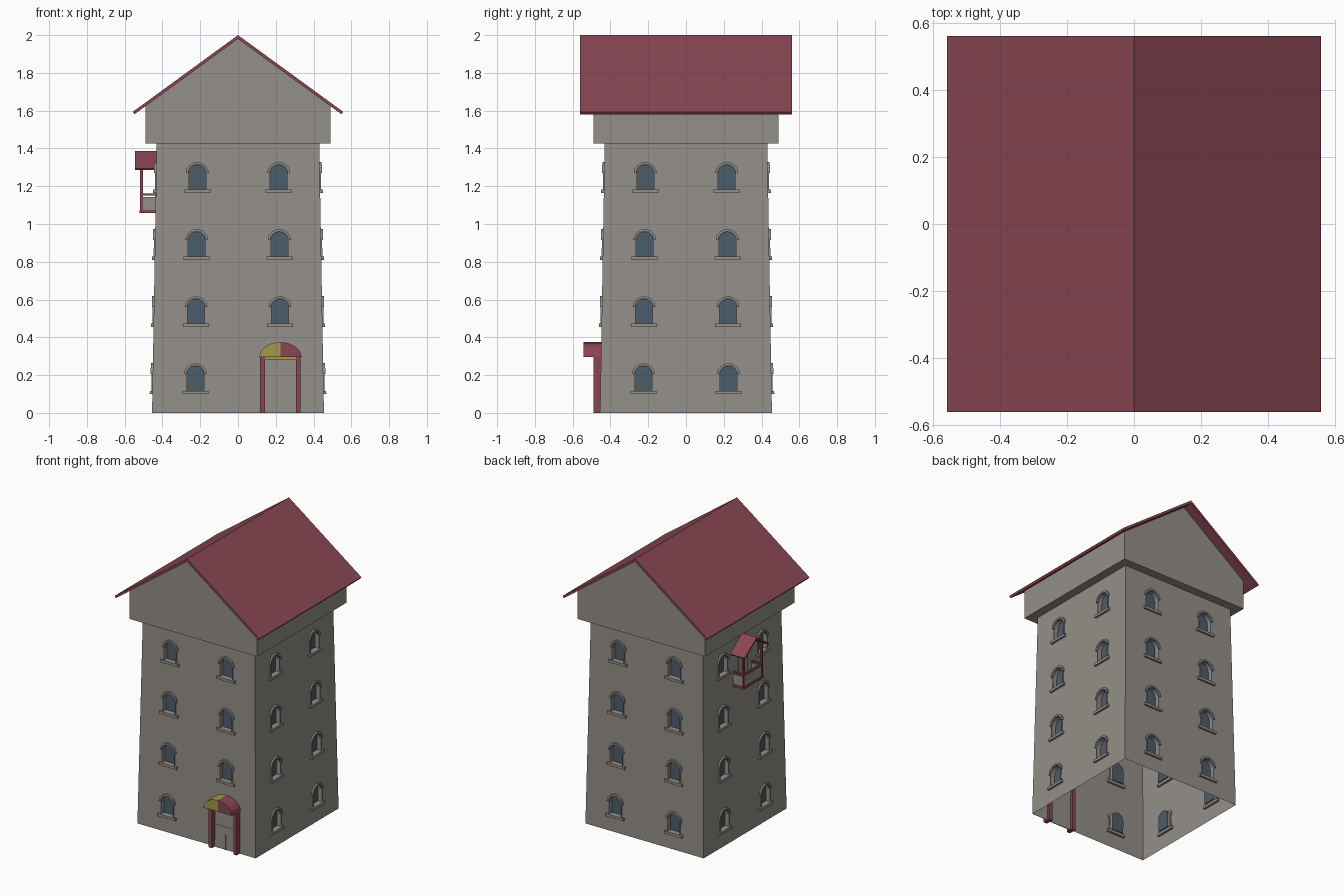
import bpy, bmesh, math
from mathutils import Matrix, Vector

if "Cube" in bpy.data.objects:
    bpy.data.objects.remove(bpy.data.objects["Cube"])


def material(name, rgb):
    m = bpy.data.materials.new(name)
    m.diffuse_color = (*rgb, 1)
    m.use_nodes = True
    m.node_tree.nodes["Principled BSDF"].inputs["Base Color"].default_value = m.diffuse_color
    return m


STONE = material("grey stone", (0.295, 0.275, 0.247))
RED = material("dark red", (0.25, 0.061, 0.085))
GLASS = material("blue grey glass", (0.072, 0.108, 0.145))
YELLOW = material("mustard yellow", (0.39, 0.31, 0.078))

TOP = 1.425                                   # top of the tapered shaft


def width(z):
    return 0.455 - 0.0172 * z                 # half width of the shaft


def finish(name, bm, *mats):
    me = bpy.data.meshes.new(name)
    bm.to_mesh(me)
    bm.free()
    for m in mats:
        me.materials.append(m)
    ob = bpy.data.objects.new(name, me)
    bpy.context.collection.objects.link(ob)
    return ob


def spin(side):
    return Matrix.Rotation(side * math.pi / 2, 3, 'Z')


def on_wall(side):
    """Place (u, z, d) on a sloping wall, d being the distance out of it."""
    r = spin(side)
    return lambda u, z, d: r @ Vector((u, -width(z) - d, z))


def straight(side):
    """Place (u, z, d), d being the distance from the tower axis."""
    r = spin(side)
    return lambda u, z, d: r @ Vector((u, -d, z))


def prism(bm, pts, place, d0, d1):
    a = [bm.verts.new(place(u, z, d1)) for u, z in pts]
    b = [bm.verts.new(place(u, z, d0)) for u, z in pts]
    n = len(pts)
    faces = [bm.faces.new(a), bm.faces.new(b[::-1])]
    for i in range(n):
        j = (i + 1) % n
        faces.append(bm.faces.new((a[j], a[i], b[i], b[j])))
    bmesh.ops.recalc_face_normals(bm, faces=faces)
    return faces


def rect(u0, u1, z0, z1):
    return [(u0, z0), (u1, z0), (u1, z1), (u0, z1)]


def arc(cu, cz, ru, rz, n):
    return [(cu + ru * math.cos(math.pi * i / n), cz + rz * math.sin(math.pi * i / n))
            for i in range(n + 1)]


# Shaft walls with recessed arched windows, hood mouldings and sills
SIDES = ["front", "right", "back", "left"]
for side, label in enumerate(SIDES):
    place = on_wall(side)
    bm, trim = bmesh.new(), bmesh.new()
    edges, holes = [], []

    def ring(pts):
        vs = [bm.verts.new(place(u, z, 0)) for u, z in pts]
        edges.extend(bm.edges.new((vs[i], vs[(i + 1) % len(vs)])) for i in range(len(vs)))
        return vs

    ring([(-width(0), 0), (width(0), 0), (width(TOP), TOP), (-width(TOP), TOP)])
    for row in range(4):
        z = 0.099 + 0.355 * row
        for s in (-1, 1):
            if side == 0 and row == 0 and s == 1:
                continue                       # the door stands here
            u = s * (0.226 - 0.009 * z)
            pts = [(u - 0.045, z + 0.018), (u + 0.045, z + 0.018)]
            pts += arc(u, z + 0.103, 0.045, 0.045, 8)
            holes.append((pts, ring(pts)))
            prism(trim, arc(u, z + 0.106, 0.061, 0.058, 8)
                  + arc(u, z + 0.106, 0.048, 0.045, 8)[::-1], place, -0.005, 0.011)
            for e in (-1, 1):                  # slim jambs
                a, b = sorted((u + e * 0.045, u + e * 0.051))
                prism(trim, rect(a, b, z + 0.018, z + 0.106), place, -0.005, 0.006)
            prism(trim, rect(u - 0.069, u + 0.069, z, z + 0.018), place, -0.015, 0.014)
    bmesh.ops.triangle_fill(bm, use_beauty=True, edges=edges)
    out = spin(side) @ Vector((0, -1, 0))
    bm.normal_update()
    for f in bm.faces:
        if f.normal.dot(out) < 0:
            f.normal_flip()
    for pts, front in holes:
        back = [bm.verts.new(place(u, z, -0.025)) for u, z in pts]
        n = len(back)
        for i in range(n):
            j = (i + 1) % n
            bm.faces.new((front[i], front[j], back[j], back[i]))
        bm.faces.new(back).material_index = 1
    finish(label + "_wall", bm, STONE, GLASS)
    finish(label + "_window_trim", trim, STONE)

# Overhanging top storey with gables at front and back
slope = 0.727
bm = bmesh.new()
prism(bm, [(-0.49, TOP), (0.49, TOP), (0.49, 1.98 - 0.49 * slope), (0, 1.98),
           (-0.49, 1.98 - 0.49 * slope)], straight(0), -0.49, 0.49)
finish("top_storey", bm, STONE)

# Main roof
bm = bmesh.new()
prism(bm, [(-0.557, 1.594), (0, 2.0), (0.557, 1.594), (0.548, 1.581), (0, 1.98),
           (-0.548, 1.581)], straight(0), -0.56, 0.56)
finish("roof", bm, RED)

# Front door, door posts and lintel
DX = 0.224
place = straight(0)
bm = bmesh.new()
prism(bm, rect(DX - 0.085, DX + 0.085, 0, 0.285), on_wall(0), 0.0, 0.004)
for r in (rect(DX - 0.004, DX + 0.004, 0, 0.28), rect(DX - 0.08, DX + 0.08, 0.15, 0.158)):
    prism(bm, r, on_wall(0), 0.004, 0.007)
finish("front_door", bm, STONE)
bm = bmesh.new()
for s in (-1, 1):
    prism(bm, rect(DX + s * 0.095 - 0.013, DX + s * 0.095 + 0.013, 0, 0.3), place, 0.435, 0.489)
finish("door_posts", bm, RED)
bm = bmesh.new()
prism(bm, rect(DX - 0.082, DX + 0.082, 0.28, 0.297), place, 0.44, 0.486)
finish("door_lintel", bm, YELLOW)

# Curved awning, yellow on its left half and red on its right half
bm = bmesh.new()
for s in (-1, 1):
    pts = [(DX + s * abs(u), z) for u, z in arc(0, 0.296, 0.112, 0.079, 8)[:5]]
    for f in prism(bm, pts + [(DX, 0.296)], place, 0.44, 0.542):
        f.material_index = 0 if s < 0 else 1
finish("awning", bm, YELLOW, RED)

# Balcony on the left wall
place = straight(3)
bm = bmesh.new()
prism(bm, [(-0.135, 1.293), (0, 1.387), (0.135, 1.293), (0.13, 1.285), (0, 1.374),
           (-0.13, 1.285)], place, 0.42, 0.545)
finish("balcony_roof", bm, RED)

bm = bmesh.new()
prism(bm, rect(-0.11, 0.11, 1.058, 1.073), place, 0.42, 0.521)            # floor
prism(bm, rect(-0.1, 0.1, 1.15, 1.161), place, 0.506, 0.517)              # front rail
for s in (-1, 1):
    prism(bm, rect(s * 0.1 - 0.007, s * 0.1 + 0.007, 1.06, 1.31), place, 0.504, 0.519)
    prism(bm, rect(s * 0.1 - 0.006, s * 0.1 + 0.006, 1.15, 1.161), place, 0.42, 0.51)
finish("balcony_frame", bm, RED)

bm = bmesh.new()
prism(bm, rect(-0.095, 0.095, 1.073, 1.143), place, 0.507, 0.515)
for s in (-1, 1):
    prism(bm, rect(s * 0.1 - 0.004, s * 0.1 + 0.004, 1.073, 1.143), place, 0.42, 0.507)
finish("balcony_panels", bm, STONE)

bm = bmesh.new()
prism(bm, rect(-0.05, 0.05, 1.073, 1.27), on_wall(3), 0.0, 0.005)
finish("balcony_door", bm, STONE)
